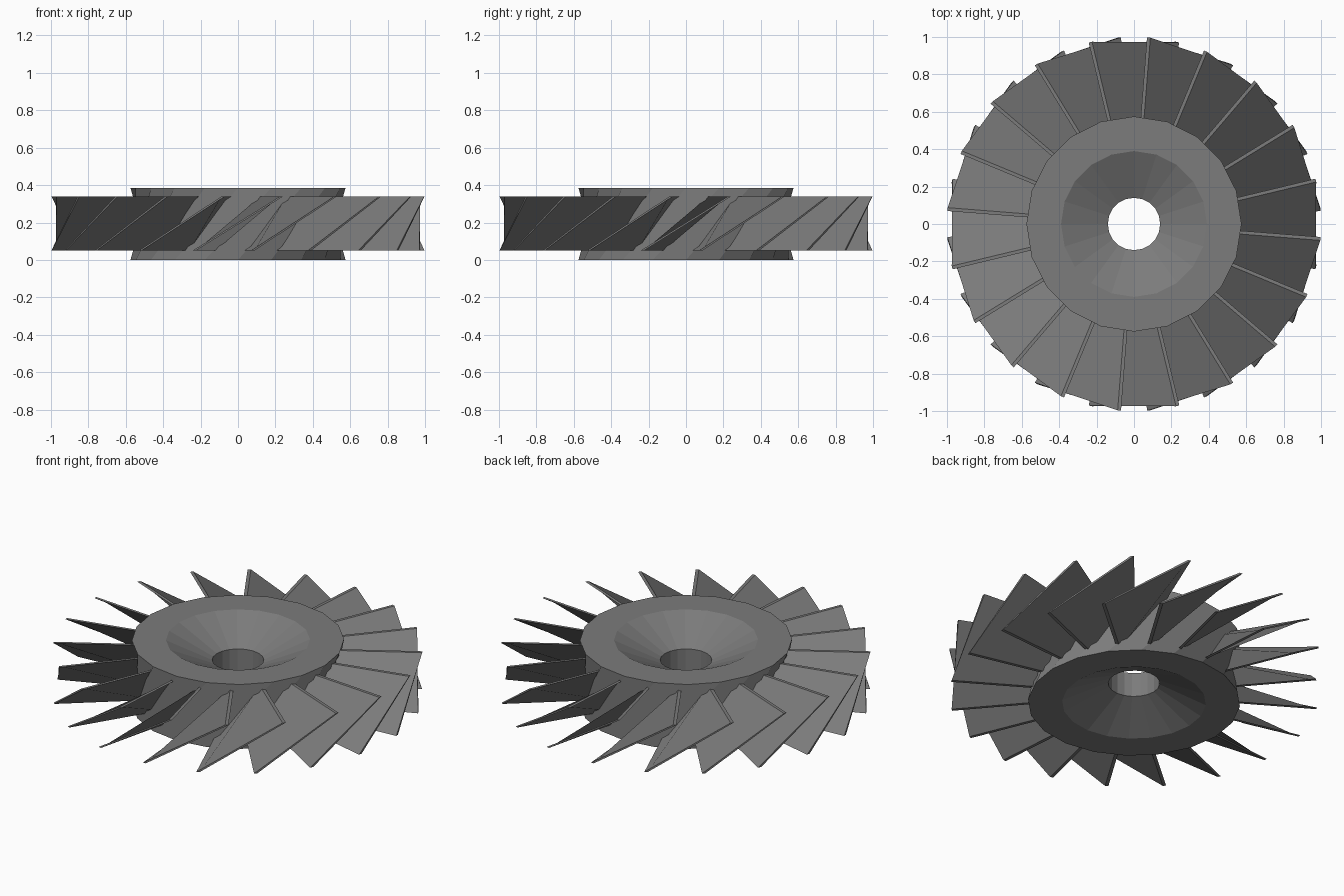
import bpy, bmesh, math
from mathutils import Matrix, Vector

if "Cube" in bpy.data.objects:
    bpy.data.objects.remove(bpy.data.objects["Cube"])

N = 20                       # blades and hub sides
STEP = 2 * math.pi / N

metal = bpy.data.materials.new("grey_metal")
metal.diffuse_color = (0.2, 0.2, 0.2, 1)
metal.use_nodes = True
metal.node_tree.nodes["Principled BSDF"].inputs["Base Color"].default_value = metal.diffuse_color


def finish(bm, name):
    bmesh.ops.recalc_face_normals(bm, faces=bm.faces)
    mesh = bpy.data.meshes.new(name)
    bm.to_mesh(mesh)
    bm.free()
    mesh.materials.append(metal)
    obj = bpy.data.objects.new(name, mesh)
    bpy.context.collection.objects.link(obj)
    return obj


# Hub: closed ring profile (radius, height, turn) with a dish and bore on both
# sides; the outer wall twists by two sides between bottom and top
bm = bmesh.new()
profile = [(0.575, 0.0, -1), (0.575, 0.385, 1), (0.39, 0.385, 0),
           (0.14, 0.265, 0), (0.14, 0.12, 0), (0.39, 0.0, 0)]
rings = []
for r, z, turn in profile:
    rings.append([bm.verts.new((r * math.cos((i + turn) * STEP),
                                r * math.sin((i + turn) * STEP), z))
                  for i in range(N)])
# undo the index shift everywhere except on the outer wall
rings_in = [rings[0][1:] + rings[0][:1], rings[1][-1:] + rings[1][:-1]] + rings[2:]
for k in range(len(profile)):
    a, b = (rings[0], rings[1]) if k == 0 else (rings_in[k], rings_in[(k + 1) % 6])
    for i in range(N):
        j = (i + 1) % N
        bm.faces.new((a[i], a[j], b[j], b[i]))
finish(bm, "hub")

# Blades: thin radial strip whose top is turned ahead of its bottom
bm = bmesh.new()
half = math.radians(13.5)
for n in range(N):
    ends = []
    for z, turn in ((0.05, -half), (0.34, half)):
        rot = Matrix.Rotation(n * STEP + turn, 3, 'Z')
        ends.append([bm.verts.new(rot @ Vector((x, y, z)))
                     for x, y in ((0.48, -0.009), (1.0, -0.009),
                                  (1.0, 0.009), (0.48, 0.009))])
    low, top = ends
    bm.faces.new(low[::-1])
    bm.faces.new(top)
    for i in range(4):
        j = (i + 1) % 4
        bm.faces.new((low[i], low[j], top[j], top[i]))
finish(bm, "blades")
